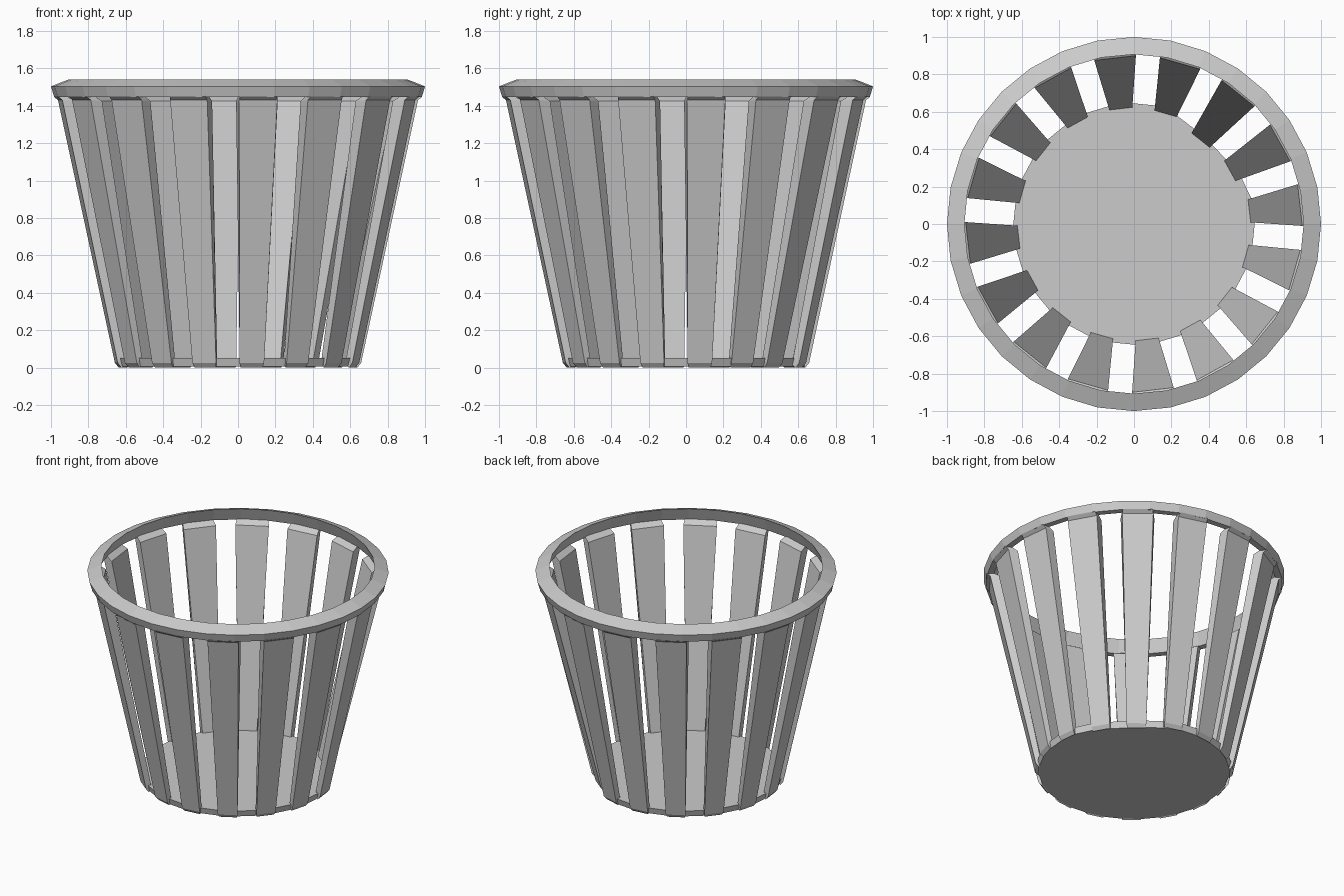
import bpy, bmesh, math

SIDES = 32
SLATS = 16
SLAT_START = math.radians(6.5)

if "Cube" in bpy.data.objects:
    bpy.data.objects.remove(bpy.data.objects["Cube"], do_unlink=True)

grey = bpy.data.materials.new("plain grey")
grey.use_nodes = True
colour = (0.6, 0.6, 0.6, 1)
grey.diffuse_color = colour
grey.node_tree.nodes["Principled BSDF"].inputs["Base Color"].default_value = colour


def finish(bm, name):
    bmesh.ops.recalc_face_normals(bm, faces=bm.faces)
    mesh = bpy.data.meshes.new(name)
    bm.to_mesh(mesh)
    bm.free()
    mesh.materials.append(grey)
    obj = bpy.data.objects.new(name, mesh)
    bpy.context.collection.objects.link(obj)
    return obj


def dent(angle):
    """Inward push of the lower edge on one worn corner."""
    off = abs(math.degrees(angle) - 46) / 30
    return 0.05 * max(0, 1 - off ** 2)


def bridge(bm, rings, closed):
    """Join successive vertex loops with quads."""
    pairs = list(zip(rings, rings[1:]))
    if closed:
        pairs.append((rings[-1], rings[0]))
    for a, b in pairs:
        n = len(a)
        for i in range(n):
            j = (i + 1) % n
            bm.faces.new((a[i], a[j], b[j], b[i]))


def ring(bm, profile, angle):
    c, s = math.cos(angle), math.sin(angle)
    return [bm.verts.new((r * c, r * s, z)) for r, z in profile]


# Rim: sloping top, slanted inner wall
rim_profile = [(0.907, 1.54), (1.0, 1.503), (0.983, 1.447), (0.94, 1.447)]
bm = bmesh.new()
bridge(bm, [ring(bm, rim_profile, math.tau * i / SIDES) for i in range(SIDES)], True)
finish(bm, "rim")

# Floor disc with a slightly dented edge
bm = bmesh.new()
loops = []
for radius, z in ((0.632, 0.005), (0.645, 0.05)):
    loop = []
    for i in range(SIDES):
        a = math.tau * i / SIDES
        r = radius - dent(a)
        loop.append(bm.verts.new((r * math.cos(a), r * math.sin(a), z)))
    loops.append(loop)
bridge(bm, loops, False)
for loop in loops:
    bm.faces.new(loop)
finish(bm, "floor")

# Slats: inner radius, outer radius, inner z, outer z, inner and outer half width
sections = [
    (0.615, 0.635, 0.012, 0.0, 0.058, 0.06),
    (0.622, 0.655, 0.06, 0.025, 0.062, 0.066),
    (0.893, 0.957, 1.425, 1.43, 0.112, 0.103),
    (0.94, 0.982, 1.455, 1.45, 0.104, 0.098),
]
for k in range(SLATS):
    a = SLAT_START + math.tau * k / SLATS
    c, s = math.cos(a), math.sin(a)
    bm = bmesh.new()
    loops = []
    for ri, ro, zi, zo, wi, wo in sections:
        push = dent(a) * (zi < 0.1)
        corners = [(ri, -wi, zi), (ro, -wo, zo), (ro, wo, zo), (ri, wi, zi)]
        loops.append([bm.verts.new(((r - push) * c - w * s, (r - push) * s + w * c, z))
                      for r, w, z in corners])
    bridge(bm, loops, False)
    bm.faces.new(loops[0])
    bm.faces.new(loops[-1])
    finish(bm, f"slat_{k + 1}")
